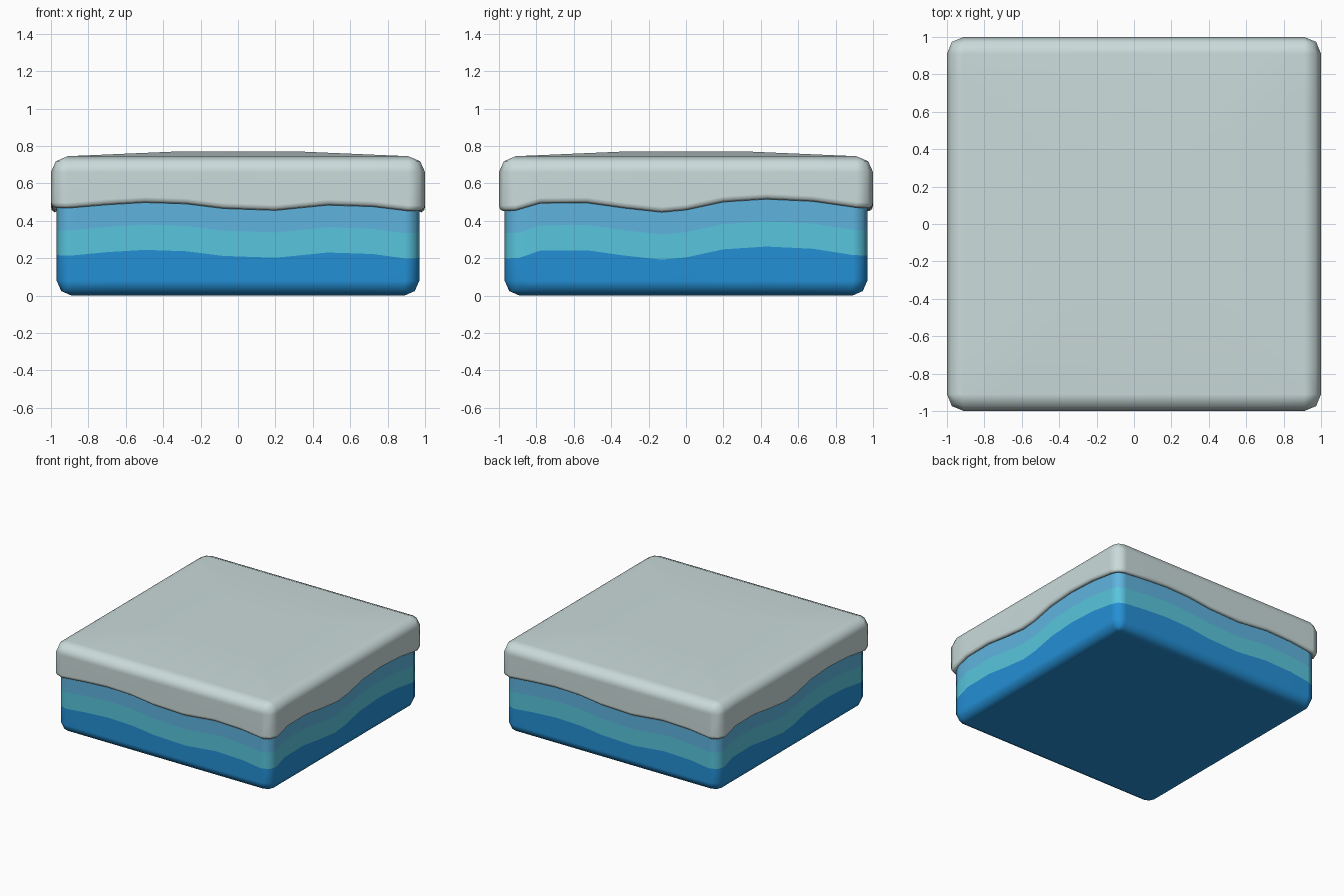
import bpy, bmesh, math

if "Cube" in bpy.data.objects:
    bpy.data.objects.remove(bpy.data.objects["Cube"])


def material(name, rgb):
    # sRGB 0-255 to linear
    m = bpy.data.materials.new(name)
    lin = [(c / 255 / 12.92) if c < 10 else ((c / 255 + 0.055) / 1.055) ** 2.4 for c in rgb]
    m.diffuse_color = (*lin, 1)
    m.use_nodes = True
    m.node_tree.nodes["Principled BSDF"].inputs["Base Color"].default_value = m.diffuse_color
    return m


snow = material("pale snow", (202, 219, 218))
light_ice = material("light blue ice", (95, 180, 223))
teal_ice = material("teal ice", (88, 197, 221))
deep_ice = material("deep blue ice", (36, 144, 214))

# Wavy drip line (position along side, height); opposite sides repeat it
FRONT = [(-1, .467), (-.7, .485), (-.5, .497), (-.28, .49), (-.08, .465),
         (.2, .455), (.48, .483), (.72, .475), (1, .452)]
RIGHT = [(-1, .455), (-.78, .493), (-.53, .495), (-.33, .467), (-.13, .445),
         (0, .457), (.2, .5), (.43, .515), (.68, .503), (1, .47)]


def ring(core, r, z, wave=False, scale=1):
    """Rounded-square loop; with wave=True, z is an offset from the drip line."""
    d = r * math.sqrt(.5)
    pts = []
    for t, w in FRONT:
        pts.append((max(-core, min(core, t)), -core - r, w))
    pts.append((core + d, -core - d, .452))
    for t, w in RIGHT:
        pts.append((core + r, max(-core, min(core, t)), w))
    pts.append((core + d, core + d, .467))
    pts += [(-x, -y, w) for x, y, w in pts]
    return [(x * scale, y * scale, w + z if wave else z) for x, y, w in pts]


def loft(name, rings, mats, bands, cap_start, cap_end):
    bm = bmesh.new()
    loops = [[bm.verts.new(p) for p in r] for r in rings]
    n = len(loops[0])
    for a, b, m in zip(loops, loops[1:], bands):
        for i in range(n):
            j = (i + 1) % n
            bm.faces.new((a[i], a[j], b[j], b[i])).material_index = m
    if cap_start:
        bm.faces.new(loops[0][::-1]).material_index = bands[0]
    if cap_end:
        bm.faces.new(loops[-1]).material_index = bands[-1]
    bmesh.ops.remove_doubles(bm, verts=bm.verts, dist=0.0005)
    for f in bm.faces:
        f.smooth = True
    me = bpy.data.meshes.new(name)
    bm.to_mesh(me)
    bm.free()
    for m in mats:
        me.materials.append(m)
    ob = bpy.data.objects.new(name, me)
    bpy.context.collection.objects.link(ob)
    mod = ob.modifiers.new("flat sides", 'WEIGHTED_NORMAL')
    mod.weight = 80
    return ob


# Layered ice block
C = .89
loft("ice_block",
     [ring(C, 0, 0), ring(C, .055, .024), ring(C, .08, .08),
      ring(C, .08, -.253, True), ring(C, .08, -.118, True), ring(C, .08, .02, True)],
     [deep_ice, teal_ice, light_ice], [0, 0, 0, 1, 2], True, False)

# Overhanging snow cap with rolled lower lip and slightly domed top
C = .91
loft("snow_cap",
     [ring(C, .045, .012, True), ring(C, .07, 0, True), ring(C, .085, .01, True),
      ring(C, .09, .03, True), ring(C, .09, .66), ring(C, .064, .718),
      ring(C, 0, .745), ring(C, 0, .77, scale=.33 / .91)],
     [snow], [0] * 7, False, True)
